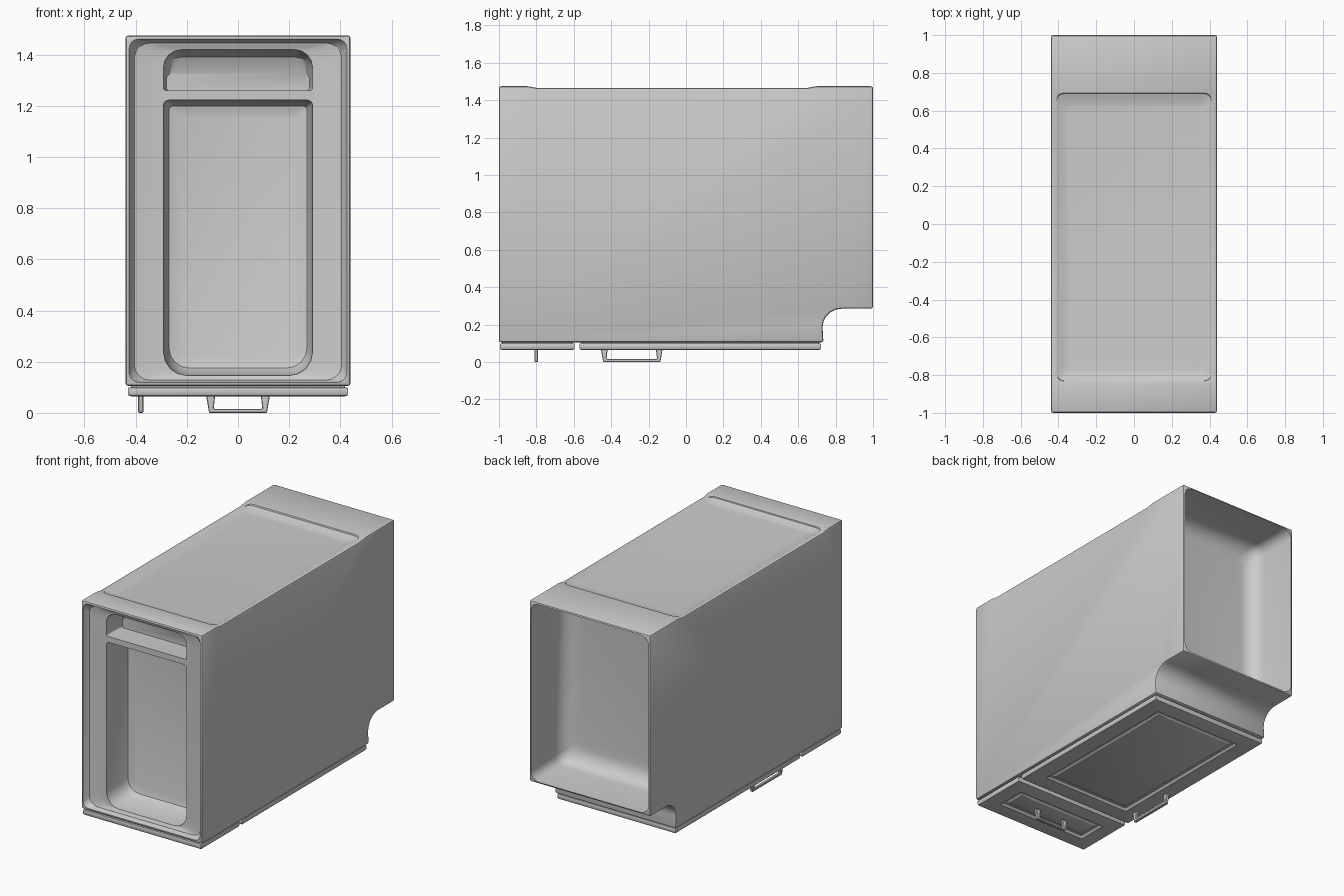
import bpy, bmesh, math

if "Cube" in bpy.data.objects:
    bpy.data.objects.remove(bpy.data.objects["Cube"])


def finish(bm, name):
    bmesh.ops.recalc_face_normals(bm, faces=bm.faces)
    mesh = bpy.data.meshes.new(name)
    bm.to_mesh(mesh)
    bm.free()
    ob = bpy.data.objects.new(name, mesh)
    bpy.context.collection.objects.link(ob)
    return ob


def round_rect(hw, v0, v1, r_low, r_high, n=4):
    """Rounded rectangle centred on u = 0 with separate low and high corner radii."""
    pts = []
    for sx, v, r, start in ((1, v0, r_low, -90), (1, v1, r_high, 0),
                            (-1, v1, r_high, 90), (-1, v0, r_low, 180)):
        cu = sx * (hw - r)
        cv = v + r if v == v0 else v - r
        for i in range(n + 1):
            a = math.radians(start + 90 * i / n)
            pts.append((cu + r * math.cos(a), cv + r * math.sin(a)))
    return pts


def loft(name, axis, sections):
    """Skin rounded rectangles (depth, hw, v0, v1, r_low, r_high) along an axis."""
    bm = bmesh.new()
    rings = []
    for w, *rect in sections:
        rings.append([bm.verts.new((u, w, v) if axis == 'y' else (u, v, w))
                      for u, v in round_rect(*rect)])
    for a, b in zip(rings, rings[1:]):
        for i in range(len(a)):
            j = (i + 1) % len(a)
            bm.faces.new((a[i], a[j], b[j], b[i]))
    bm.faces.new(rings[0])
    bm.faces.new(rings[-1])
    return finish(bm, name)


def extrude(name, profile, lo, hi, along='x'):
    """Extrude a 2D (horizontal, z) profile along x or y."""
    bm = bmesh.new()
    ends = [[bm.verts.new((w, p, z) if along == 'x' else (p, w, z)) for p, z in profile]
            for w in (lo, hi)]
    for i in range(len(profile)):
        j = (i + 1) % len(profile)
        bm.faces.new((ends[0][i], ends[0][j], ends[1][j], ends[1][i]))
    for e in ends:
        bm.faces.new(e)
    return finish(bm, name)


def activate(ob):
    bpy.ops.object.select_all(action='DESELECT')
    ob.select_set(True)
    bpy.context.view_layer.objects.active = ob


def bevel(ob, width, segments=2):
    activate(ob)
    m = ob.modifiers.new("bevel", 'BEVEL')
    m.width, m.segments = width, segments
    m.limit_method, m.angle_limit = 'ANGLE', math.radians(40)
    bpy.ops.object.modifier_apply(modifier=m.name)


def cut(ob, cutter):
    activate(ob)
    m = ob.modifiers.new("cut", 'BOOLEAN')
    m.operation, m.solver, m.object = 'DIFFERENCE', 'EXACT', cutter
    bpy.ops.object.modifier_apply(modifier=m.name)
    bpy.data.objects.remove(cutter)


def smooth(ob):
    activate(ob)
    bpy.ops.object.shade_smooth_by_angle(angle=math.radians(32))


# cabinet body: side profile with a coved toe-kick notch
cove = [(0.83 - 0.1 * math.cos(math.radians(a)), 0.185 + 0.1 * math.sin(math.radians(a)))
        for a in range(0, 91, 18)]
profile = [(-1, 0.105), (0.735, 0.105)] + cove + [
    (1, 0.285), (1, 1.475), (0.70, 1.475), (0.65, 1.466), (-0.80, 1.466), (-0.85, 1.475), (-1, 1.475)]
body = extrude("cabinet_body", profile, -0.44, 0.44)
bevel(body, 0.012)

# shallow dished panel on the upper face
cut(body, loft("dish_cutter", 'z', [
    (1.49, 0.42, -0.84, 0.70, 0.04, 0.04), (1.466, 0.41, -0.83, 0.69, 0.04, 0.04),
    (1.45, 0.375, -0.79, 0.645, 0.03, 0.03), (1.447, 0.35, -0.77, 0.62, 0.03, 0.03)]))

# open hollow in the rear end, filleted where the walls meet its floor
hollow = [(1.02, 0.428, 0.297, 1.463, 0.06, 0.06)]
for a in range(0, 91, 18):
    s, c = math.sin(math.radians(a)), math.cos(math.radians(a))
    i = 0.1 * (1 - c)
    hollow.append((0.74 - 0.1 * s, 0.428 - i, 0.297 + i, 1.463 - i, 0.06, 0.06))
cut(body, loft("hollow_cutter", 'y', hollow))

# sloped rim around the front end
cut(body, loft("rim_cutter", 'y', [
    (-1.02, 0.428, 0.118, 1.463, 0.03, 0.03), (-0.995, 0.425, 0.12, 1.46, 0.04, 0.04),
    (-0.965, 0.405, 0.128, 1.445, 0.06, 0.06), (-0.955, 0.35, 0.14, 1.428, 0.08, 0.08),
    (-0.95, 0.30, 0.145, 1.42, 0.08, 0.08)]))

# deep basin and the smaller recess above it, divided by a bar
cut(body, loft("basin_cutter", 'y', [
    (-0.97, 0.292, 0.145, 1.223, 0.09, 0.02), (-0.79, 0.282, 0.155, 1.215, 0.09, 0.02),
    (-0.755, 0.27, 0.175, 1.20, 0.08, 0.02), (-0.745, 0.235, 0.21, 1.17, 0.05, 0.02)]))
cut(body, loft("recess_cutter", 'y', [
    (-0.97, 0.292, 1.26, 1.42, 0.01, 0.07), (-0.88, 0.29, 1.26, 1.415, 0.01, 0.07),
    (-0.83, 0.285, 1.26, 1.39, 0.01, 0.06), (-0.80, 0.28, 1.26, 1.33, 0.01, 0.03)]))
smooth(body)


# drawer and door fronts with recessed, moulded panels
def panel_front(name, y0, y1, inset):
    steps = [(0.112, 0.012), (0.100, 0.012), (0.098, 0.002), (0.092, 0), (0.074, 0),
             (0.067, 0.004), (0.065, 0.012), (0.065, inset), (0.079, inset + 0.012),
             (0.079, inset + 0.028), (0.073, inset + 0.036)]
    smooth(loft(name, 'z', [(z, 0.43 - d, y0 + d, y1 - d, 0.004, 0.004) for z, d in steps]))


panel_front("drawer_front", -0.995, -0.595, 0.10)
panel_front("door_front", -0.57, 0.722, 0.11)


# pull handles: bar on two tapered legs
def handle(name, centre, half, across, along):
    side = [(half, 0.07), (half - 0.012, 0), (-half + 0.012, 0), (-half, 0.07),
            (-half + 0.036, 0.07), (-half + 0.03, 0.016), (half - 0.03, 0.016), (half - 0.036, 0.07)]
    ob = extrude(name, [(centre + p, z) for p, z in side], across - 0.010, across + 0.010, along)
    bevel(ob, 0.003, 1)
    smooth(ob)


handle("drawer_handle", 0, 0.125, -0.80, 'y')
handle("door_handle", -0.29, 0.165, -0.38, 'x')
